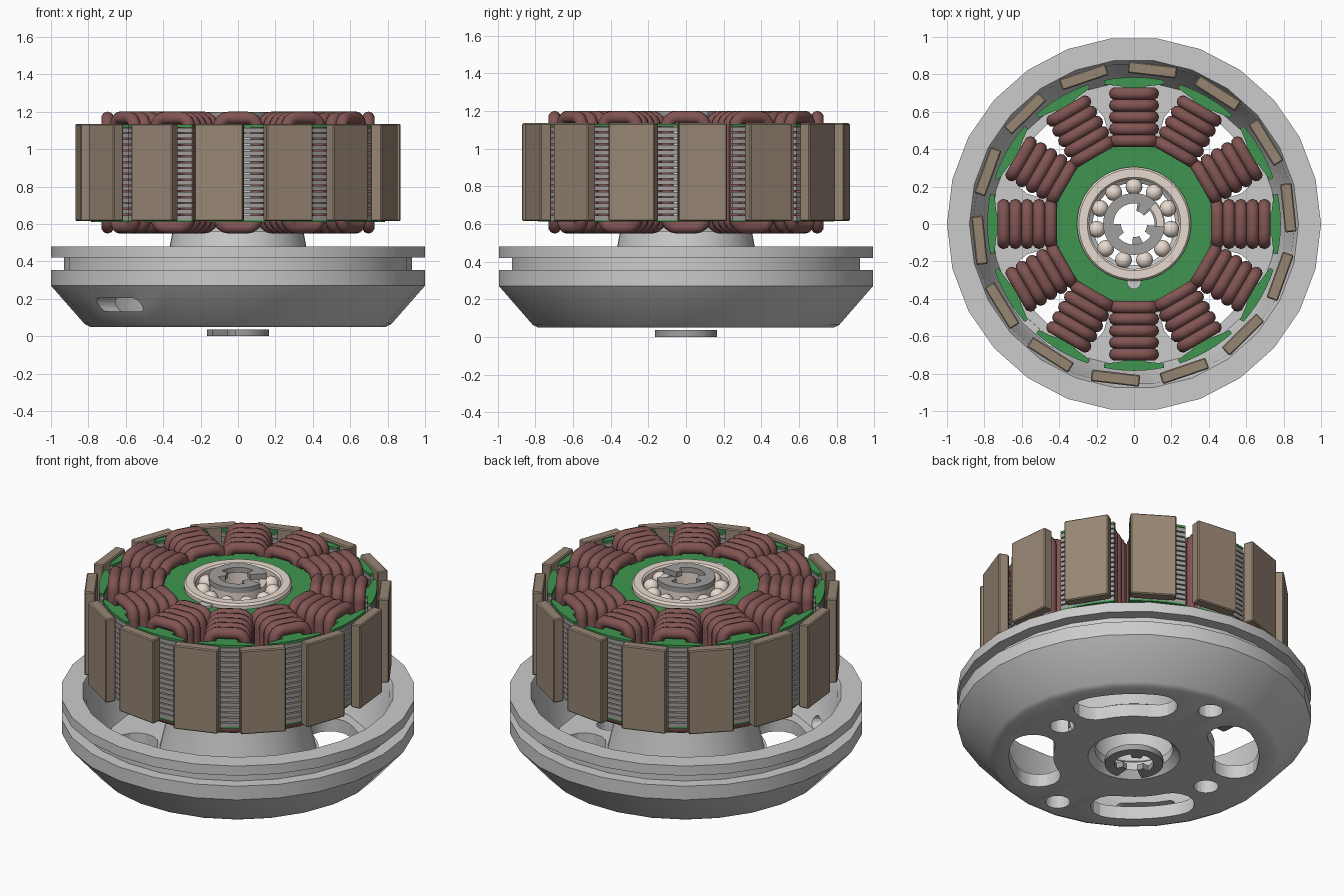
import bpy, bmesh
from math import sin, cos, pi, radians, sqrt, tan
from mathutils import Matrix, Vector

if "Cube" in bpy.data.objects:
    bpy.data.objects.remove(bpy.data.objects["Cube"])


def mat(name, r, g, b):
    m = bpy.data.materials.new(name)
    m.diffuse_color = (r, g, b, 1)
    m.use_nodes = True
    m.node_tree.nodes["Principled BSDF"].inputs["Base Color"].default_value = m.diffuse_color
    return m


COPPER = mat("copper", 0.22, 0.09, 0.085)
MAGNET = mat("magnet_tan", 0.31, 0.24, 0.175)
GREEN = mat("green_insulation", 0.05, 0.30, 0.08)
CREAM = mat("bearing_cream", 0.80, 0.70, 0.62)
STEEL = mat("steel", 0.36, 0.35, 0.34)


def finish(name, bm, material=None, smooth=None):
    bmesh.ops.recalc_face_normals(bm, faces=bm.faces)
    me = bpy.data.meshes.new(name)
    bm.to_mesh(me)
    bm.free()
    ob = bpy.data.objects.new(name, me)
    bpy.context.collection.objects.link(ob)
    if material:
        me.materials.append(material)
    if smooth:
        shade(ob, smooth)
    return ob


def activate(ob):
    bpy.ops.object.select_all(action='DESELECT')
    ob.select_set(True)
    bpy.context.view_layer.objects.active = ob


def shade(ob, angle):
    activate(ob)
    bpy.ops.object.shade_smooth_by_angle(angle=radians(angle))


def skin(bm, rings):
    """Closed grid of quads through a closed sequence of closed rings."""
    vs = [[bm.verts.new(p) for p in ring] for ring in rings]
    n, m = len(vs), len(vs[0])
    for i in range(n):
        for j in range(m):
            a, b = vs[i], vs[(i + 1) % n]
            bm.faces.new((a[j], b[j], b[(j + 1) % m], a[(j + 1) % m]))


def lathe(name, profile, sides, material=None, smooth=30):
    bm = bmesh.new()
    skin(bm, [[(r * cos(2 * pi * i / sides), r * sin(2 * pi * i / sides), z)
               for r, z in profile] for i in range(sides)])
    return finish(name, bm, material, smooth)


def prism(bm, polys, z0, z1):
    """Extrude a flat region made of adjoining polygons."""
    new = [bm.faces.new([bm.verts.new((x, y, z0)) for x, y in p]) for p in polys]
    verts = list({v for f in new for v in f.verts})
    bmesh.ops.remove_doubles(bm, verts=verts, dist=1e-4)
    faces = [f for f in bm.faces if all(abs(v.co.z - z0) < 1e-6 for v in f.verts)]
    res = bmesh.ops.extrude_face_region(bm, geom=faces, use_keep_orig=True)
    for v in res["geom"]:
        if isinstance(v, bmesh.types.BMVert):
            v.co.z = z1


def polar(r, deg):
    return (r * cos(radians(deg)), r * sin(radians(deg)))


# Base: faceted dish with belt groove
base = lathe("base_dish", [
    (0.40, 0.05), (0.79, 0.05), (0.82, 0.065), (1, 0.27), (1, 0.355), (0.93, 0.355),
    (0.93, 0.42), (1, 0.42), (1, 0.48), (0.88, 0.48), (0.86, 0.44), (0.84, 0.30),
    (0.76, 0.13), (0.40, 0.13)], 26)


def cut(target, polys, z0, z1, matrix=None):
    bm = bmesh.new()
    prism(bm, polys, z0, z1)
    if matrix:
        bmesh.ops.transform(bm, matrix=matrix, verts=bm.verts)
    c = finish("cutter", bm)
    c.hide_render = True
    mod = target.modifiers.new("cut", 'BOOLEAN')
    mod.operation, mod.solver, mod.object = 'DIFFERENCE', 'EXACT', c
    activate(target)
    bpy.ops.object.modifier_apply(modifier=mod.name)
    bpy.data.objects.remove(c)


def kidney(mid, r=0.58, w=0.125, half=17):
    pts = [polar(r + w, mid - half + 2 * half * i / 8) for i in range(9)]
    for end, start in ((mid + half, 0), (None, 180)):
        a = mid + half if end else mid - half
        cx, cy = polar(r, a)
        for k in range(1, 8):
            dx, dy = polar(w, a + start + 180 * k / 8)
            pts.append((cx + dx, cy + dy))
        if end:
            pts += [polar(r - w, mid + half - 2 * half * i / 8) for i in range(9)]
    return pts


# Vent slots and screw holes through the floor
for k in range(4):
    cut(base, [kidney(45 + 90 * k)], -0.1, 0.22)
    cx, cy = polar((0.53, 0.67)[k % 2], 90 * k)
    cut(base, [[(cx + 0.07 * cos(2 * pi * i / 20), cy + 0.07 * sin(2 * pi * i / 20))
                for i in range(20)]], -0.1, 0.22)
# Wire exit slot in the sloped wall
stadium = [(0.036 * cos(pi * i / 8), 0.13 + 0.036 * sin(pi * i / 8)) for i in range(9)]
stadium += [(-x, -y) for x, y in stadium]
cut(base, [stadium], 0.6, 1.2, Matrix.Translation((0, 0, 0.168))
    @ Matrix.Rotation(radians(225), 4, 'Z') @ Matrix.Rotation(pi / 2, 4, 'Y'))
shade(base, 30)

# Hub tube carrying the stator
lathe("hub_tube", [
    (0.26, 0.05), (0.41, 0.05), (0.41, 0.13), (0.44, 0.14), (0.38, 0.40), (0.35, 0.56),
    (0.298, 0.56), (0.298, 1.09), (0.245, 1.09), (0.245, 0.16), (0.22, 0.14), (0.22, 0.09)], 48)


# Stator outline: ring with twelve T-shaped teeth
def tooth(k):
    right = [polar(0.30, 0 - d) for d in (5, 10, 15)]
    right += [polar(0.42 / cos(pi / 12), -15), (0.42, -0.06), (0.735, -0.06), (0.747, -0.16)]
    right += [(sqrt(0.785 ** 2 - y * y), y) for y in (-0.16, -0.11, -0.055)]
    pts = [(0.30, 0)] + right + [(0.785, 0)] + [(x, -y) for x, y in reversed(right)]
    c, s = cos(k * pi / 6), sin(k * pi / 6)
    return [(c * x - s * y, s * x + c * y) for x, y in pts]


teeth = [tooth(k) for k in range(12)]
bm = bmesh.new()
for i in range(16):
    z = 0.622 + i * 0.0312
    prism(bm, teeth, z, z + 0.024)
finish("stator_laminations", bm, STEEL)
for name, z in (("upper_insulator", 1.117), ("lower_insulator", 0.612)):
    bm = bmesh.new()
    prism(bm, teeth, z, z + 0.014)
    finish(name, bm, GREEN)

# Coils: five rounded wire loops around each tooth
bm = bmesh.new()
HW, HH, CR, TR = 0.10, 0.292, 0.05, 0.034
for i in range(5):
    rings = []
    for q, (sx, sz) in enumerate(((1, 1), (-1, 1), (-1, -1), (1, -1))):
        for k in range(5):
            a = (q + k / 4) * pi / 2
            n = Vector((0, cos(a), sin(a)))
            c = Vector((0.445 + 0.063 * i, sx * (HW - CR), 0.875 + sz * (HH - CR))) + n * CR
            rings.append([c + n * TR * cos(t * pi / 5) + Vector((TR * sin(t * pi / 5), 0, 0))
                          for t in range(10)])
    skin(bm, rings)
coil = finish("coil_1", bm, COPPER, 50)
for k in range(1, 12):
    c = bpy.data.objects.new("coil_%d" % (k + 1), coil.data)
    c.rotation_euler.z = k * pi / 6
    bpy.context.collection.objects.link(c)

# Fourteen flat magnets around the stator
bm = bmesh.new()
bmesh.ops.create_cube(bm, size=1, matrix=Matrix.Translation((0.83, 0, 0.875))
                      @ Matrix.Diagonal((0.062, 0.26, 0.52, 1)))
bmesh.ops.bevel(bm, geom=bm.edges[:], offset=0.006, segments=1, affect='EDGES')
magnet = finish("magnet_1", bm, MAGNET)
for k in range(14):
    m = magnet if k == 0 else bpy.data.objects.new("magnet_%d" % (k + 1), magnet.data)
    m.rotation_euler.z = radians(6) + k * 2 * pi / 14
    if k:
        bpy.context.collection.objects.link(m)

# Top ball bearing
lathe("bearing_outer_race", [(0.24, 1.08), (0.305, 1.08), (0.305, 1.152), (0.295, 1.165),
                             (0.25, 1.165), (0.24, 1.155)], 48, CREAM)
lathe("bearing_inner_race", [(0.12, 1.08), (0.16, 1.08), (0.16, 1.165), (0.12, 1.165)], 48, CREAM)
bm = bmesh.new()
for k in range(11):
    x, y = polar(0.2, 90 + k * 360 / 11)
    bmesh.ops.create_uvsphere(bm, u_segments=16, v_segments=10, radius=0.045,
                              matrix=Matrix.Translation((x, y, 1.115)))
finish("bearing_balls", bm, CREAM, 60)


# Retaining clips: open rings with three inward lugs
def clip(name, opening, z0, z1):
    def inner(d):
        return 0.07 if d < 55 or d > 305 or 160 < d < 200 else 0.11
    polys = []
    for d in range(25, 335, 5):
        r = inner(d + 2.5)
        polys.append([polar(r, d + opening), polar(0.165, d + opening),
                      polar(0.165, d + 5 + opening), polar(r, d + 5 + opening)])
    bm = bmesh.new()
    prism(bm, polys, z0, z1)
    finish(name, bm, STEEL, 30)


clip("upper_clip", 20, 1.167, 1.2)
clip("lower_clip", -120, 0.0, 0.036)

# Locating pin beside the bearing
bm = bmesh.new()
bmesh.ops.create_cone(bm, cap_ends=True, segments=20, radius1=0.038, radius2=0.038, depth=0.06,
                      matrix=Matrix.Translation((0, -0.31, 1.115)))
finish("locating_pin", bm, None, 30)
